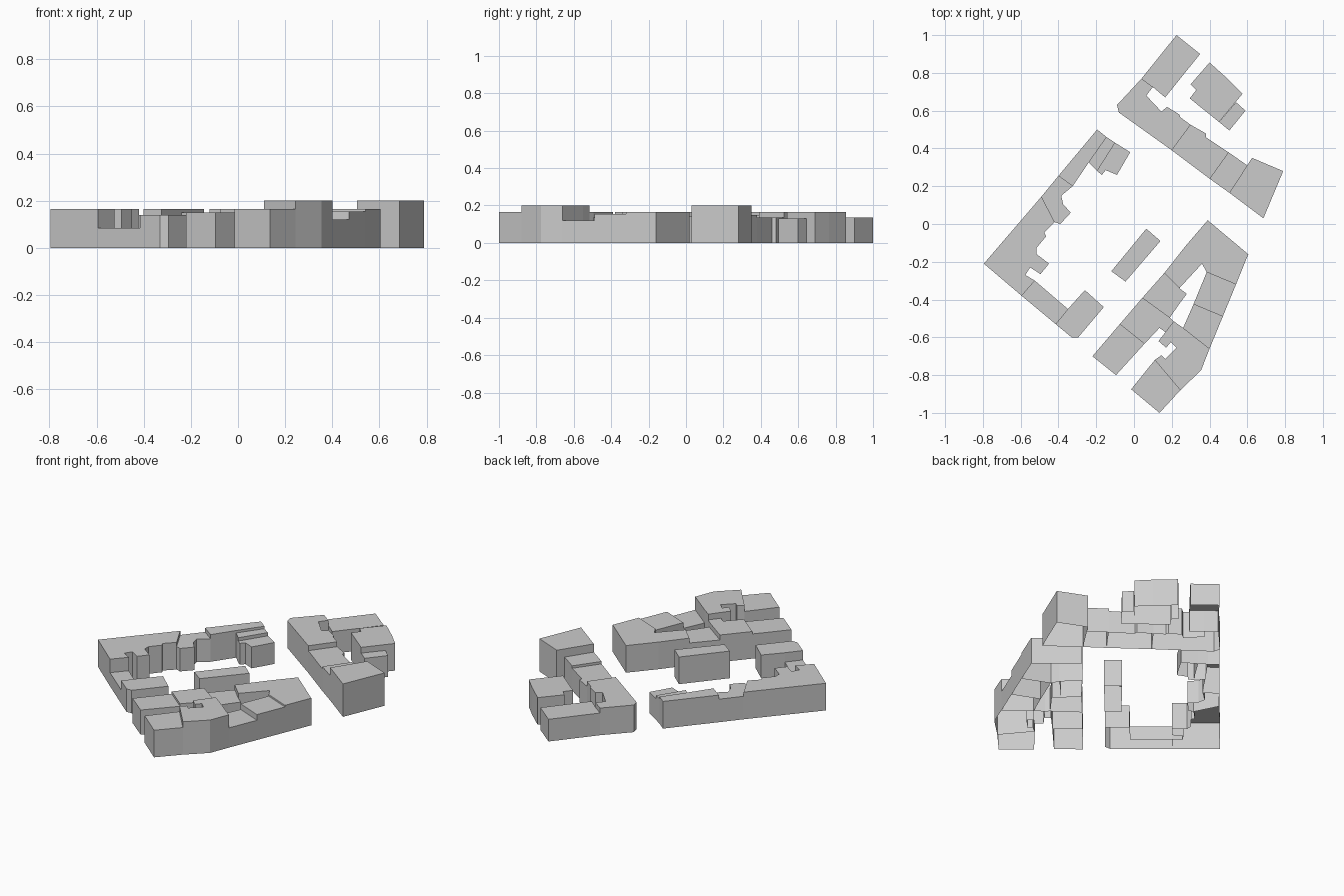
import bpy, bmesh


def block(name, height, *outline):
    """Flat-roofed building shell, open underneath, raised from its footprint."""
    bm = bmesh.new()
    base = bm.faces.new([bm.verts.new((x, y, 0)) for x, y in outline])
    top = bmesh.ops.extrude_face_region(bm, geom=[base], use_keep_orig=True)
    verts = [g for g in top["geom"] if isinstance(g, bmesh.types.BMVert)]
    bmesh.ops.translate(bm, vec=(0, 0, height), verts=verts)
    bmesh.ops.recalc_face_normals(bm, faces=bm.faces)
    floor = [f for f in bm.faces if all(v.co.z < 1e-6 for v in f.verts)]
    bmesh.ops.delete(bm, geom=floor, context='FACES_ONLY')
    mesh = bpy.data.meshes.new(name)
    bm.to_mesh(mesh)
    bm.free()
    obj = bpy.data.objects.new(name, mesh)
    bpy.context.collection.objects.link(obj)
    return obj


TALL, HIGH, MID, LOW = 0.20, 0.165, 0.15, 0.135

# West row, from the corner building northwards
block("west_corner_building", HIGH,
      (-.795, -.21), (-.595, -.38), (-.525, -.30), (-.575, -.27), (-.55, -.23),
      (-.495, -.265), (-.45, -.21), (-.515, -.16), (-.515, -.125), (-.465, -.065),
      (-.475, -.045), (-.42, .01), (-.49, .145))
block("west_middle_building", 0.14,
      (-.49, .145), (-.42, .01), (-.39, 0), (-.335, .06), (-.375, .105),
      (-.385, .15), (-.325, .20), (-.40, .255))
block("west_north_building", HIGH,
      (-.40, .255), (-.325, .20), (-.24, .325), (-.145, .46), (-.195, .50))
block("west_north_step", MID,
      (-.145, .46), (-.24, .325), (-.195, .28), (-.10, .43))
block("west_north_low_step", 0.13,
      (-.10, .43), (-.195, .28), (-.17, .26), (-.15, .285), (-.09, .26), (-.02, .38))

# South-west wing and courtyard pavilion
block("southwest_low_link", 0.083,
      (-.595, -.38), (-.415, -.53), (-.35, -.45), (-.525, -.30))
block("southwest_end_building", 0.14,
      (-.415, -.53), (-.33, -.60), (-.295, -.60), (-.16, -.44), (-.26, -.35), (-.35, -.45))
block("courtyard_pavilion", HIGH,
      (-.12, -.25), (-.045, -.305), (.14, -.09), (.065, -.025))

# South-east inner row
block("inner_row_south", MID,
      (-.22, -.70), (-.095, -.80), (.055, -.635), (-.075, -.53))
block("inner_row_middle", HIGH,
      (-.075, -.53), (.055, -.635), (.135, -.55), (.17, -.575), (.21, -.515), (.19, -.495), (.045, -.39))
block("inner_row_low", LOW,
      (.045, -.39), (.19, -.495), (.235, -.43), (.28, -.37), (.24, -.34), (.16, -.26))
block("inner_row_north", HIGH,
      (.16, -.26), (.24, -.34), (.36, -.21), (.27, -.12))

# South-east outer row
block("east_corner_building", HIGH,
      (.27, -.12), (.36, -.21), (.385, -.255), (.54, -.32), (.605, -.16), (.39, .02))
block("east_middle_building", 0.155,
      (.385, -.255), (.315, -.425), (.47, -.49), (.54, -.32))
block("east_low_building", 0.12,
      (.315, -.425), (.26, -.55), (.40, -.66), (.47, -.49))
block("southeast_tall_building", TALL,
      (.26, -.55), (.21, -.515), (.13, -.62), (.17, -.655), (.195, -.625),
      (.225, -.655), (.165, -.715), (.145, -.695), (.11, -.72),
      (.245, -.88), (.355, -.775), (.40, -.66))
block("south_end_building", HIGH,
      (.11, -.72), (-.015, -.875), (.135, -1.0), (.245, -.88))

# North-east row
block("north_end_building", LOW,
      (.225, 1.0), (.04, .77), (.10, .725), (.165, .67), (.35, .90))
block("north_corner_building", HIGH,
      (.04, .77), (-.09, .63), (-.08, .59), (.20, .39), (.30, .525),
      (.245, .565), (.24, .58), (.175, .62), (.145, .595), (.065, .68), (.10, .725))
block("northeast_low_building", LOW,
      (.20, .39), (.40, .24), (.50, .38), (.38, .46), (.38, .48), (.30, .525))
block("northeast_link_building", MID,
      (.40, .24), (.505, .165), (.60, .31), (.50, .38))
block("northeast_tall_building", TALL,
      (.505, .165), (.685, .03), (.79, .28), (.625, .35))

# Detached north-east house and its side annex
block("detached_house", HIGH,
      (.40, .855), (.30, .74), (.33, .71), (.295, .665), (.45, .54), (.575, .69), (.50, .765))
block("detached_house_annex", 0.13,
      (.45, .54), (.505, .495), (.59, .60), (.54, .645))
